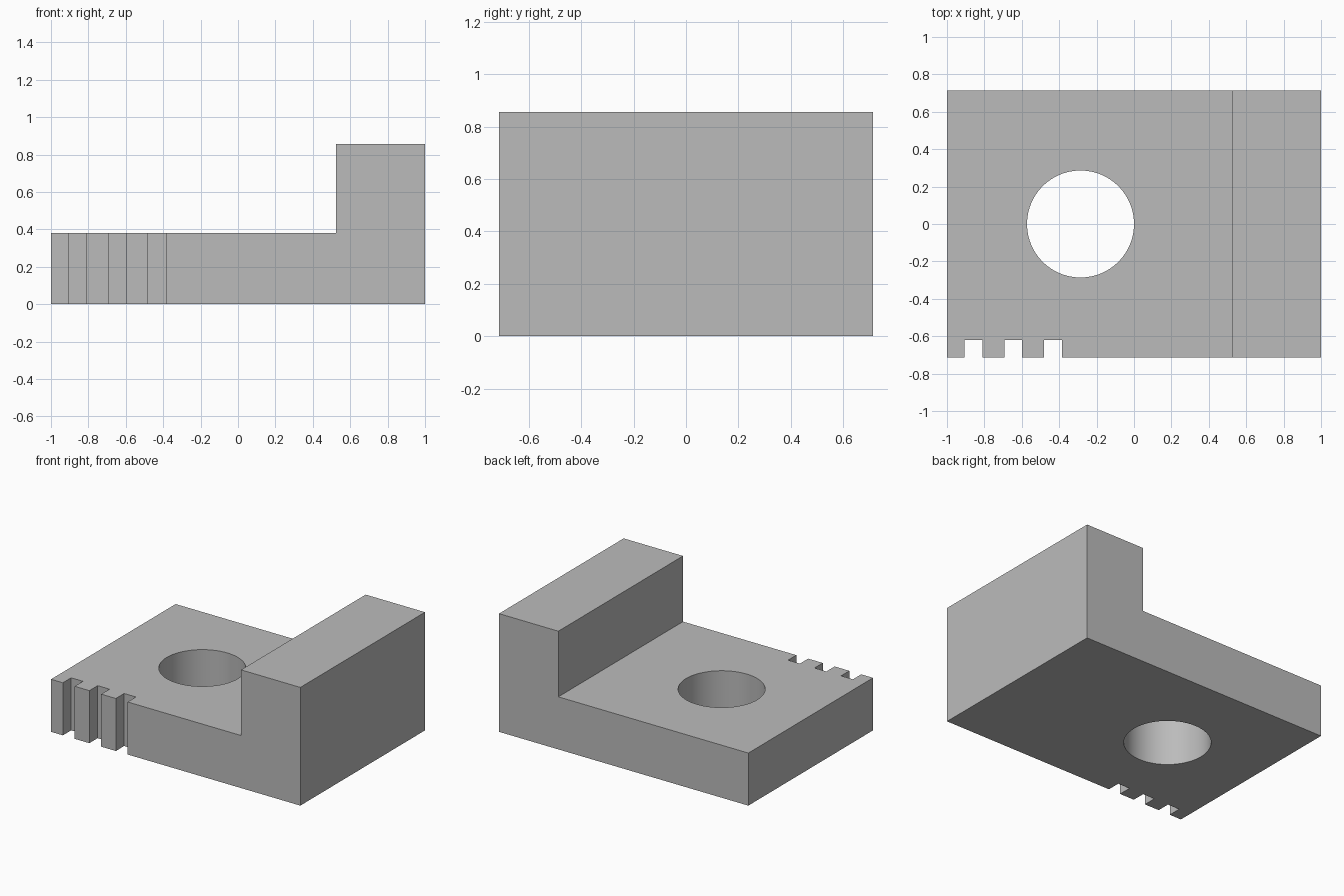
import bpy
import bmesh
import math

default = bpy.data.objects.get("Cube")
if default:
    bpy.data.objects.remove(default, do_unlink=True)

HALF_DEPTH = 0.714
BASE_TOP = 0.381
WALL_TOP = 0.857
STEP_X = 0.524

grey = bpy.data.materials.new("plain_grey")
grey.use_nodes = True
colour = (0.5, 0.5, 0.5, 1)
grey.diffuse_color = colour
grey.node_tree.nodes["Principled BSDF"].inputs["Base Color"].default_value = colour


def add_object(name, bm):
    bmesh.ops.recalc_face_normals(bm, faces=bm.faces)
    mesh = bpy.data.meshes.new(name)
    bm.to_mesh(mesh)
    bm.free()
    mesh.materials.append(grey)
    obj = bpy.data.objects.new(name, mesh)
    bpy.context.collection.objects.link(obj)
    return obj


def extrude(name, points, direction):
    bm = bmesh.new()
    face = bm.faces.new([bm.verts.new(p) for p in points])
    result = bmesh.ops.extrude_face_region(bm, geom=[face], use_keep_orig=True)
    verts = [g for g in result["geom"] if isinstance(g, bmesh.types.BMVert)]
    bmesh.ops.translate(bm, vec=direction, verts=verts)
    return add_object(name, bm)


# L-shaped block: low base with a raised wall on its left side
profile = [(-1, 0), (1, 0), (1, WALL_TOP), (STEP_X, WALL_TOP),
           (STEP_X, BASE_TOP), (-1, BASE_TOP)]
block = extrude("stepped_block", [(x, -HALF_DEPTH, z) for x, z in profile],
                (0, 2 * HALF_DEPTH, 0))

# Round through hole
SIDES = 96
HOLE_R = 0.286
circle = [(-HOLE_R + HOLE_R * math.cos(math.tau * i / SIDES),
           HOLE_R * math.sin(math.tau * i / SIDES), -0.1) for i in range(SIDES)]
cutters = [extrude("hole_cutter", circle, (0, 0, 0.7))]

# Three square notches in the front edge
for i in range(3):
    left = -0.905 + i * 0.2125
    right = left + 0.095
    back = -HALF_DEPTH + 0.095
    corners = [(left, -0.8, -0.1), (right, -0.8, -0.1),
               (right, back, -0.1), (left, back, -0.1)]
    cutters.append(extrude("notch_cutter", corners, (0, 0, 0.7)))

# Cut the openings, then discard the cutters
bpy.ops.object.select_all(action="DESELECT")
bpy.context.view_layer.objects.active = block
block.select_set(True)
for cutter in cutters:
    cutter.hide_render = True
    cut = block.modifiers.new("cut", "BOOLEAN")
    cut.operation = "DIFFERENCE"
    cut.solver = "EXACT"
    cut.object = cutter
    bpy.ops.object.modifier_apply(modifier=cut.name)
    bpy.data.objects.remove(cutter, do_unlink=True)

bpy.ops.object.shade_smooth_by_angle(angle=math.radians(30))
